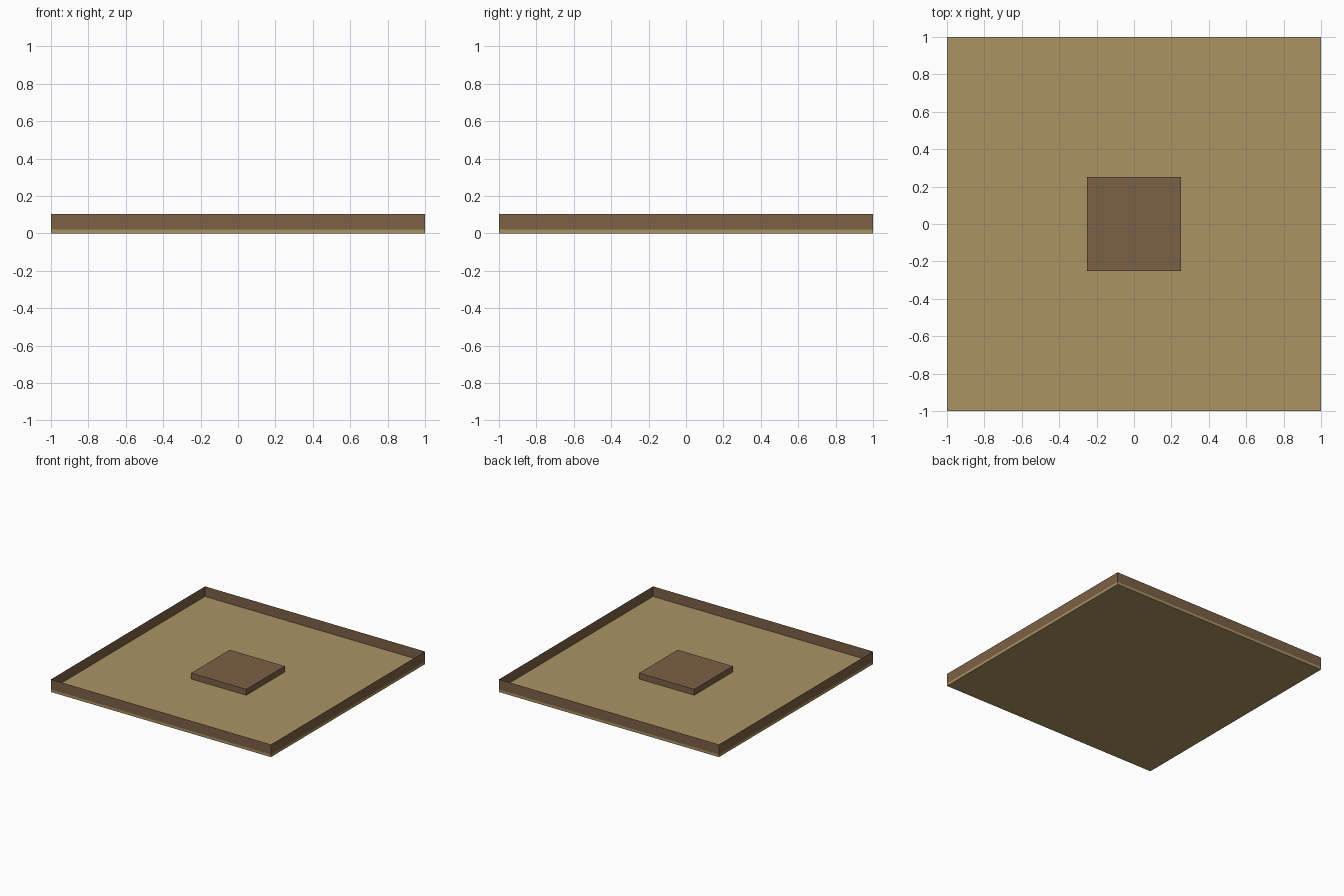
import bpy
import bmesh

cube = bpy.data.objects.get("Cube")
if cube:
    bpy.data.objects.remove(cube, do_unlink=True)

BASE_TOP, RIM_TOP, PLATE_TOP = 0.021, 0.104, 0.07
RIM_WIDTH = 0.083


def make_material(name, color):
    mat = bpy.data.materials.new(name)
    mat.use_nodes = True
    mat.diffuse_color = color
    mat.node_tree.nodes["Principled BSDF"].inputs["Base Color"].default_value = color
    return mat


def make_slab(name, half, bottom, top, mat, border=0):
    """Square slab; a border keeps only a frame of that width."""
    bm = bmesh.new()
    corners = [(-half, -half), (half, -half), (half, half), (-half, half)]
    face = bm.faces.new([bm.verts.new((x, y, bottom)) for x, y in corners])
    if border:
        bmesh.ops.inset_region(bm, faces=[face], thickness=border, use_boundary=True)
        bmesh.ops.delete(bm, geom=[face], context='FACES_ONLY')
    grown = bmesh.ops.extrude_face_region(bm, geom=bm.faces[:], use_keep_orig=True)
    verts = [v for v in grown["geom"] if isinstance(v, bmesh.types.BMVert)]
    bmesh.ops.translate(bm, verts=verts, vec=(0, 0, top - bottom))
    bmesh.ops.recalc_face_normals(bm, faces=bm.faces[:])
    mesh = bpy.data.meshes.new(name)
    bm.to_mesh(mesh)
    bm.free()
    mesh.materials.append(mat)
    obj = bpy.data.objects.new(name, mesh)
    bpy.context.collection.objects.link(obj)
    return obj


tan = make_material("light_wood", (0.407, 0.292, 0.127, 1))
brown = make_material("dark_wood", (0.202, 0.119, 0.061, 1))

# Thin floor, raised border and central plate
make_slab("base_board", 1, 0, BASE_TOP, tan)
make_slab("raised_rim", 1, BASE_TOP, RIM_TOP, brown, RIM_WIDTH)
make_slab("center_plate", 0.25, BASE_TOP, PLATE_TOP, brown)
